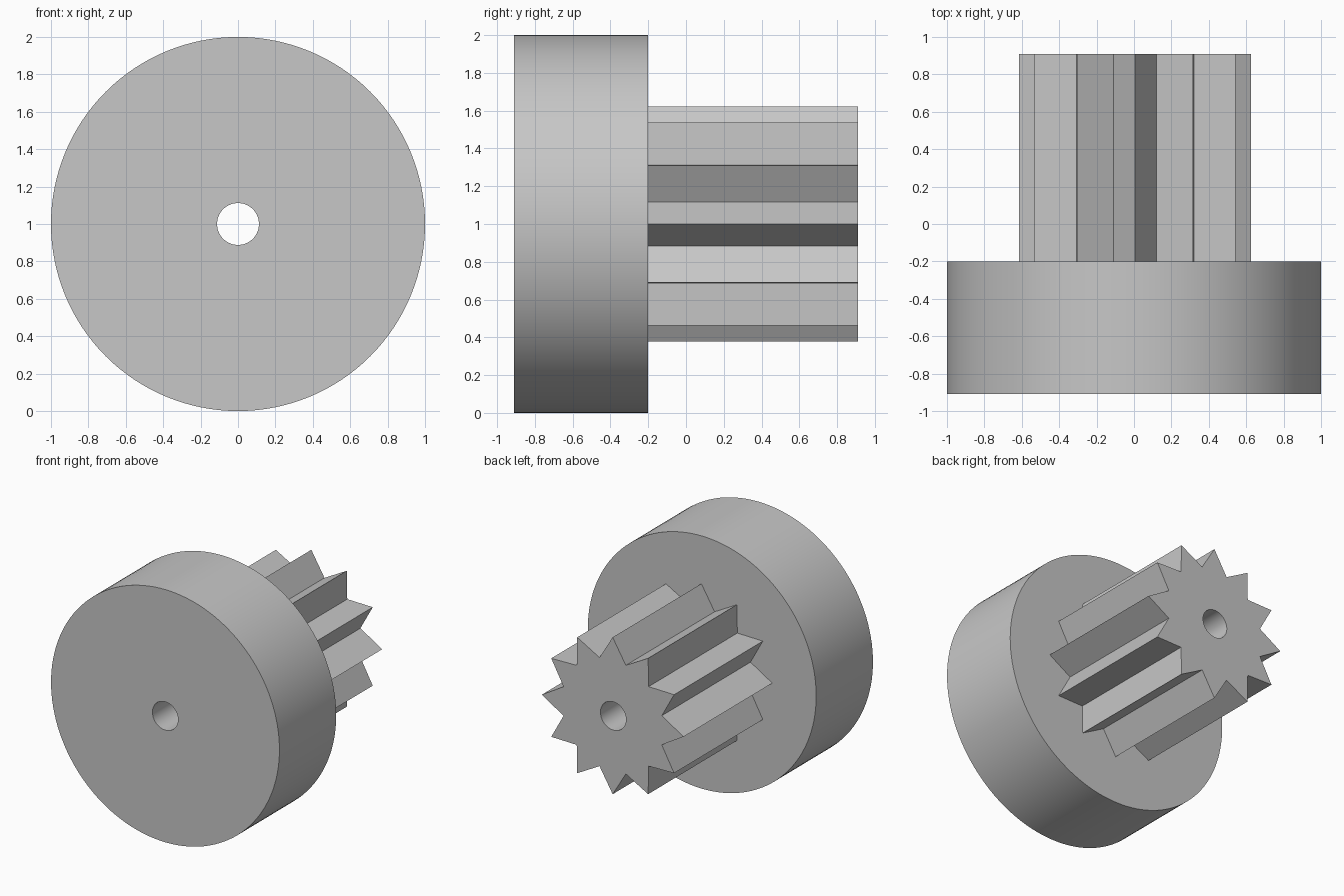
import bpy
import bmesh
from math import cos, sin, pi, radians

cube = bpy.data.objects.get("Cube")
if cube:
    bpy.data.objects.remove(cube, do_unlink=True)

AXIS_Z = 1.0
BORE_RADIUS = 0.112
JOINT_Y, END_Y = -0.2, 0.91

# One plain grey for everything
grey = bpy.data.materials.new("plain grey")
grey.use_nodes = True
colour = (0.57, 0.57, 0.57, 1)
grey.diffuse_color = colour
grey.node_tree.nodes["Principled BSDF"].inputs["Base Color"].default_value = colour


def ring(radii, count, centre_x=0.0):
    """Closed outline around the axle; the radii repeat in turn."""
    return [(centre_x + radii[i % len(radii)] * cos(2 * pi * i / count),
             AXIS_Z + radii[i % len(radii)] * sin(2 * pi * i / count))
            for i in range(count)]


def bored_solid(name, outline, y0, y1):
    """Extrude an outline along y, with the axle bore running through it."""
    bm = bmesh.new()
    caps = {y0: [], y1: []}
    for loop in (outline, ring([BORE_RADIUS], 64)):
        ends = [[bm.verts.new((x, y, z)) for x, z in loop] for y in (y0, y1)]
        n = len(loop)
        for i in range(n):
            j = (i + 1) % n
            bm.faces.new((ends[0][i], ends[0][j], ends[1][j], ends[1][i]))
        for y, verts in zip((y0, y1), ends):
            caps[y] += [bm.edges.get((verts[i], verts[(i + 1) % n])) for i in range(n)]
    for y, edges in caps.items():
        bmesh.ops.triangle_fill(bm, use_beauty=True, edges=edges, normal=(0, 1, 0))
    bmesh.ops.recalc_face_normals(bm, faces=bm.faces)
    mesh = bpy.data.meshes.new(name)
    bm.to_mesh(mesh)
    bm.free()
    mesh.materials.append(grey)
    obj = bpy.data.objects.new(name, mesh)
    bpy.context.collection.objects.link(obj)
    bpy.ops.object.select_all(action='DESELECT')
    obj.select_set(True)
    bpy.context.view_layer.objects.active = obj
    bpy.ops.object.shade_smooth_by_angle(angle=radians(30))
    return obj


# Wide round disc at the front
bored_solid("disc", ring([1.0], 128), -END_Y, JOINT_Y)

# Twelve pointed teeth: tips and valleys alternate
bored_solid("toothed_pinion", ring([0.621, 0.445], 24, 0.005), JOINT_Y, END_Y)
